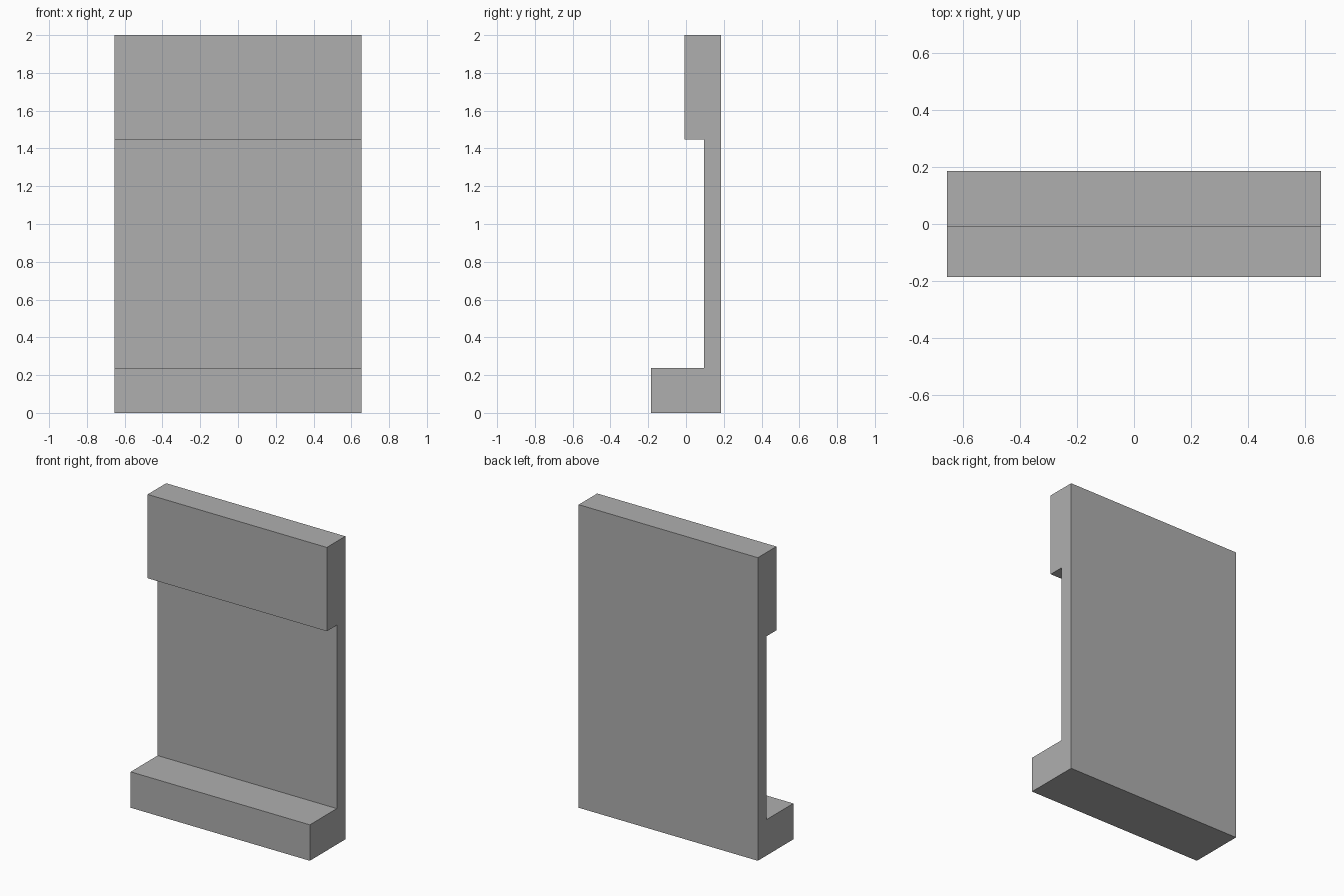
import bpy, bmesh

if "Cube" in bpy.data.objects:
    bpy.data.objects.remove(bpy.data.objects["Cube"])

HALF_W = 0.654

# Side profile (y, z): back panel with a low ledge and an upper header
PROFILE = [
    (-0.185, 0.0), (0.185, 0.0), (0.185, 2.0), (-0.008, 2.0),
    (-0.008, 1.447), (0.096, 1.447), (0.096, 0.237), (-0.185, 0.237),
]


def extrude_profile(name, profile, half_width, material):
    bm = bmesh.new()
    face = bm.faces.new([bm.verts.new((-half_width, y, z)) for y, z in profile])
    ext = bmesh.ops.extrude_face_region(bm, geom=[face], use_keep_orig=True)
    moved = [g for g in ext["geom"] if isinstance(g, bmesh.types.BMVert)]
    bmesh.ops.translate(bm, verts=moved, vec=(2 * half_width, 0, 0))
    bmesh.ops.recalc_face_normals(bm, faces=bm.faces)
    mesh = bpy.data.meshes.new(name)
    bm.to_mesh(mesh)
    bm.free()
    mesh.materials.append(material)
    obj = bpy.data.objects.new(name, mesh)
    bpy.context.collection.objects.link(obj)
    return obj


# Darker grey finish
grey = bpy.data.materials.new("dark_grey")
grey.diffuse_color = (0.43, 0.43, 0.43, 1.0)
grey.use_nodes = True
grey.node_tree.nodes["Principled BSDF"].inputs["Base Color"].default_value = grey.diffuse_color

# Wall panel, ledge and header as one solid
extrude_profile("wall_panel", PROFILE, HALF_W, grey)
